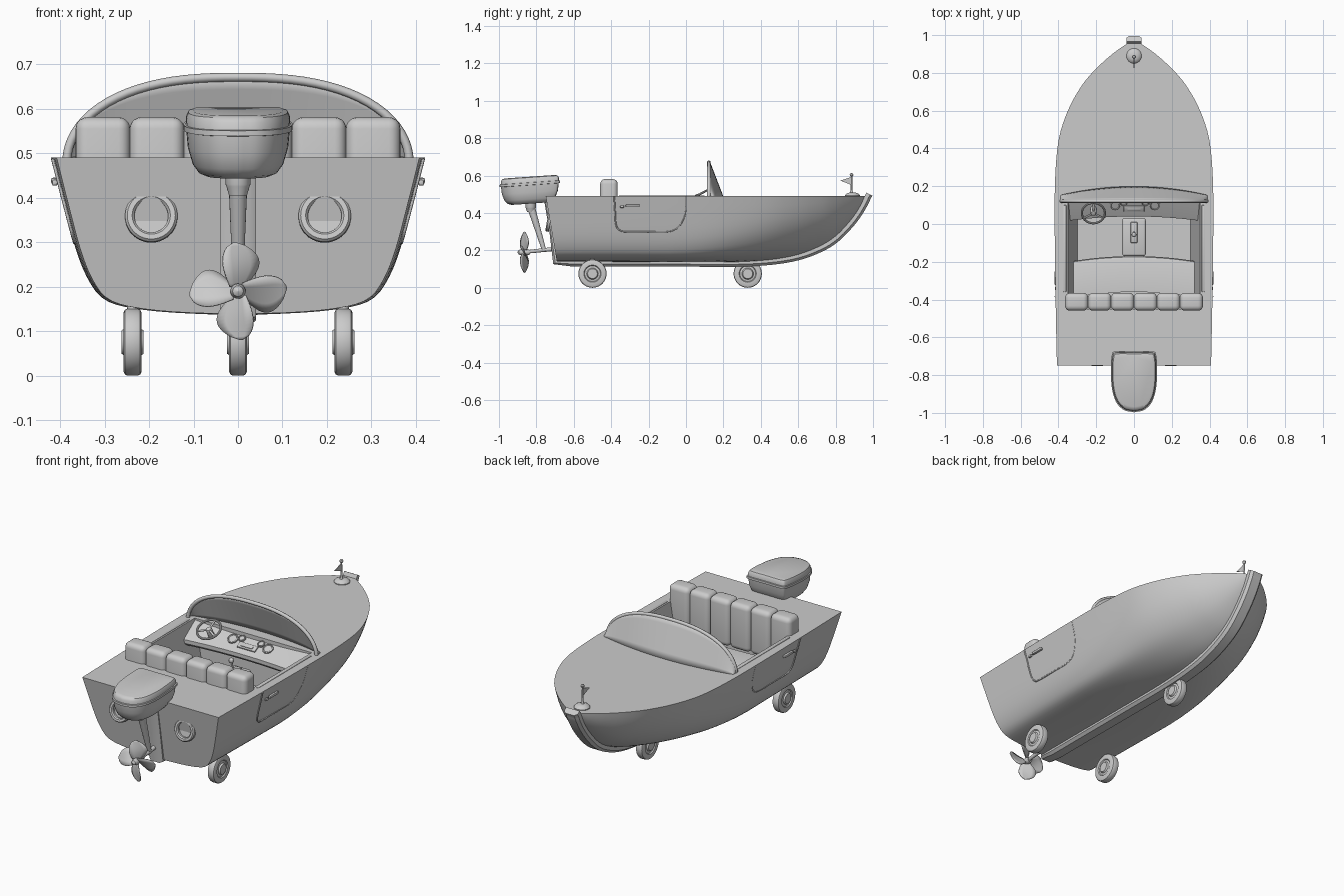
import bpy, bmesh
from math import sin, cos, pi, radians
from mathutils import Vector, Matrix

if "Cube" in bpy.data.objects:
    bpy.data.objects.remove(bpy.data.objects["Cube"])

T, R = Matrix.Translation, Matrix.Rotation

def finish(name, bm, mat=None, angle=35):
    bmesh.ops.remove_doubles(bm, verts=bm.verts, dist=1e-5)
    if mat is not None:
        bm.transform(mat)
    bmesh.ops.recalc_face_normals(bm, faces=bm.faces)
    me = bpy.data.meshes.new(name)
    bm.to_mesh(me)
    bm.free()
    me.shade_smooth()
    me.set_sharp_from_angle(angle=radians(angle))
    ob = bpy.data.objects.new(name, me)
    bpy.context.collection.objects.link(ob)
    return ob

def loft(name, rings, closed=True, caps=True, mat=None, angle=35):
    bm = bmesh.new()
    rows = [[bm.verts.new(p) for p in r] for r in rings]
    n = len(rows[0])
    for a, b in zip(rows, rows[1:]):
        for i in range(n if closed else n - 1):
            j = (i + 1) % n
            bm.faces.new((a[i], a[j], b[j], b[i]))
    if caps:
        bm.faces.new(rows[0])
        bm.faces.new(rows[-1])
    return finish(name, bm, mat, angle)

def lathe(name, prof, mat, n=32):
    """Revolve (radius, height) points about local z."""
    return loft(name, [[(max(r, 1e-4) * cos(2*pi*i/n), max(r, 1e-4) * sin(2*pi*i/n), h)
                        for i in range(n)] for r, h in prof], mat=mat)

def ring(name, R0, r, mat, n=32):
    prof = [(R0 + r*cos(2*pi*k/10), r*sin(2*pi*k/10)) for k in range(11)]
    bm_rings = [[(q*cos(2*pi*i/n), q*sin(2*pi*i/n), h) for i in range(n)] for q, h in prof]
    return loft(name, bm_rings, caps=False, mat=mat)

def rod(name, a, b, r0, r1):
    a, d = Vector(a), Vector(b) - Vector(a)
    return lathe(name, [(r0, 0), (r1, d.length)],
                 T(a) @ d.to_track_quat('Z', 'Y').to_matrix().to_4x4(), 20)

def box(name, size, mat, bevel=0.004, seg=2):
    bm = bmesh.new()
    bmesh.ops.create_cube(bm, size=1, matrix=Matrix.Diagonal((*size, 1)))
    bmesh.ops.bevel(bm, geom=bm.edges[:], offset=bevel, segments=seg, affect='EDGES', profile=0.5)
    return finish(name, bm, mat)

def tube(name, pts, r):
    cu = bpy.data.curves.new(name, 'CURVE')
    cu.dimensions, cu.bevel_depth, cu.bevel_resolution, cu.use_fill_caps = '3D', r, 2, True
    sp = cu.splines.new('POLY')
    sp.points.add(len(pts) - 1)
    for p, q in zip(sp.points, pts):
        p.co = (*q, 1)
    ob = bpy.data.objects.new(name, cu)
    bpy.context.collection.objects.link(ob)
    return ob

def spline(pts, n):
    """Catmull-Rom resampling, n steps per span."""
    P = [Vector(p) for p in pts]
    P = [P[0]*2 - P[1]] + P + [P[-1]*2 - P[-2]]
    out = []
    for a, b, c, d in zip(P, P[1:], P[2:], P[3:]):
        for k in range(n):
            t = k / n
            out.append(0.5*(2*b + (c-a)*t + (2*a-5*b+4*c-d)*t*t + (3*b-a-3*c+d)*t**3))
    return out + [P[-2]]

# Hull: lofted stations (half beam, y, keel z), blended from a flat stern to a V bow
TOP = 0.49
stern = spline([(0, 0, 0), (.35, .015, 0), (.6, .05, 0), (.73, .11, 0), (.81, .24, 0), (.87, .42, 0), (.93, .68, 0), (1, 1, 0)], 3)
bow = spline([(0, 0, 0), (.2, .06, 0), (.42, .17, 0), (.6, .3, 0), (.75, .46, 0), (.86, .63, 0), (.94, .81, 0), (1, 1, 0)], 3)
stations = spline([(.408, -.69, .138), (.415, -.4, .138), (.42, 0, .136), (.417, .25, .135), (.398, .45, .145),
                   (.35, .6, .17), (.285, .72, .215), (.222, .8, .265), (.15, .87, .335), (.088, .92, .4),
                   (.035, .955, .46), (.012, .965, .483)], 4)
rings = []
for i, (b, y, zk) in enumerate(stations):
    f = min(max((y + .1) / .9, 0), 1)
    f = f*f*(3 - 2*f)
    rake = -.06 * max(0, 1 - i/4)
    half = [(b*q.x, y + rake*q.y, zk + (TOP - zk)*q.y) for q in (s.lerp(w, f) for s, w in zip(stern, bow))]
    rings.append([(-x, a, z) for x, a, z in half[:0:-1]] + half)
hull = loft('hull', rings)
cutter = loft('cockpit_cutter', [[(-.3, y, .22), (.3, y, .22), (.37, y, .6), (-.37, y, .6)] for y in (-.45, .13)])
mod = hull.modifiers.new('cockpit', 'BOOLEAN')
mod.object, mod.operation, mod.solver = cutter, 'DIFFERENCE', 'EXACT'
bpy.context.view_layer.objects.active = hull
bpy.ops.object.modifier_apply(modifier='cockpit')
hull.data.set_sharp_from_angle(angle=radians(35))
bpy.data.objects.remove(cutter)

def side_x(z):
    v = (z - .137) / (TOP - .137)
    for a, b in zip(stern, stern[1:]):
        if a.y <= v <= b.y + 1e-4:
            return .417 * (a.x + (b.x - a.x)*(v - a.y)/(b.y - a.y))
    return .417

# Keel strip, running up the transom and the stem
path = [Vector((-.75, .485)), Vector((-.72, .31))] + [Vector((s.y, s.z)) for s in stations] + [Vector((.976, .503))]
sect = [(-.04, -.012), (-.04, .01), (-.026, .023), (.026, .023), (.04, .01), (.04, -.012)]
krings = []
for i, p in enumerate(path):
    d = (path[min(i+1, len(path)-1)] - path[max(i-1, 0)]).normalized()
    depth = .5 if i < 2 else 1
    krings.append([(w, p.x + d.y*h*depth, p.y - d.x*h*depth) for w, h in sect])
loft('keel', krings)

# Doors: seam lines and handles
door = [(0, .488), (0, .42), (-.012, .37), (-.045, .32), (-.1, .3), (-.2, .3), (-.32, .3), (-.355, .308), (-.375, .34), (-.38, .42), (-.384, .488)]
for s in (-1, 1):
    tube('door_seam', [(s*side_x(p.z), p.y, p.z) for p in spline([(0, y, z) for y, z in door], 4)], .004)
    box('door_handle', (.014, .075, .014), T((s*.413, -.285, .438)))
    box('door_lock', (.012, .02, .014), T((s*.412, -.342, .434)))
    box('gunwale_pad', (.016, .46, .02), T((s*.366, -.13, .483)))
    # Portholes on the transom
    tilt = T((s*.195, -.729, .358)) @ R(radians(80), 4, 'X')
    lathe('porthole_ring', [(.038, -.005), (.038, .008), (.043, .014), (.054, .014), (.059, .008), (.059, -.005)], tilt, 40)

# Windshield and rim
def shield(n, t):
    th = pi * n / 40
    x = -.385 * cos(th)
    u = abs(x) / .385
    zr = TOP + .19 * max(0, 1 - u**2.5)**.5
    yb = .15 + .045*(1 - u*u)
    return Vector((x, yb + (.122 - yb)*t, TOP - .003 + (zr - TOP)*t))
glass = loft('windshield', [[shield(n, t/6) for n in range(41)] for t in range(7)], closed=False, caps=False)
m = glass.modifiers.new('thickness', 'SOLIDIFY')
m.thickness, m.offset = .01, 0
tube('windshield_rim', [shield(n, 1) - Vector((0, 0, .006)) for n in range(41)], .01)

# Dashboard, seat cushion: profiles extruded across with a curved rear edge
def across(name, prof, half, arc):
    loft(name, [[(x, y + arc*(1 - (x/half)**2), z) for y, z in prof]
                for x in (half*(k/10 - 1) for k in range(21))])
across('dashboard', [(.14, .487), (.025, .427), (.015, .42), (.015, .4), (.03, .385), (.14, .34)], .362, .025)
across('seat_cushion', [(-.39, .335), (-.22, .335), (-.205, .328), (-.2, .31), (-.2, .25), (-.39, .25)], .345, .03)

def dash(x, y):
    return T((x, y, .489 + (y - .14 - .025*(1 - (x/.362)**2))*.53)) @ R(radians(28), 4, 'X')
for x, y, r in ((-.1, .1, .028), (.11, .1, .028), (-.055, .115, .019), (.06, .115, .019)):
    lathe('gauge', [(r, -.005), (r, .006), (r*.82, .009), (r*.72, .004), (0, .004)], dash(x, y), 28)
box('radio', (.11, .036, .012), dash(0, .082))
box('radio_panel', (.07, .014, .02), dash(0, .08), .002)

# Steering wheel
wheel = T((-.215, .058, .492)) @ R(radians(28), 4, 'X')
ring('steering_wheel', .061, .006, wheel, 40)
lathe('steering_hub', [(.016, -.05), (.016, 0), (.012, .006), (0, .008)], wheel, 24)
for a in (90, 210, 330):
    box('steering_spoke', (.056, .011, .005), wheel @ R(radians(a), 4, 'Z') @ T((.033, 0, 0)), .002)

# Seat back rolls
for k in range(6):
    box('seat_back', (.1225, .094, .25), T(((k - 2.5)*.1215, -.412, .456)), .026, 5)

# Console and gear lever
box('console', (.125, .2, .14), T((0, -.07, .29)), .012, 3)
box('gear_plate', (.035, .11, .01), T((0, -.045, .362)))
rod('gear_lever', (0, -.045, .36), (0, -.055, .42), .006, .005)
box('gear_knob', (.024, .024, .024), T((0, -.056, .425)), .008, 3)

# Three wheels
half = [(0, .025), (.026, .025), (.031, .017), (.042, .015), (.046, .02), (.067, .02), (.073, .017), (.0755, .011)]
for x, y in ((-.237, -.5), (.237, -.5), (0, .33)):
    lathe('road_wheel', half + [(r, -h) for r, h in half[::-1]], T((x, y, .0755)) @ R(pi/2, 4, 'Y'), 40)
    rod('wheel_axle_strut', (x, y, .08), (x, y, .17), .012, .012)

# Outboard motor cowl
out = spline([(0, .155, 0), (.095, .155, 0), (.115, .135, 0), (.12, .05, 0), (.114, -.04, 0), (.092, -.11, 0), (.052, -.15, 0), (0, -.162, 0)], 4)
plan = [(p.x, p.y) for p in out] + [(-p.x, p.y) for p in out[-2:0:-1]]
layers = [(.45, .62), (.456, .74), (.474, .85), (.51, .94), (.549, .97), (.55, 1.02), (.562, 1.02), (.563, .98), (.58, .97), (.59, .93), (.594, .84)]
loft('motor_cowl', [[(x*s, -.832 + y*s, z + .07*y*s) for x, y in plan] for z, s in layers], angle=40)

# Motor leg and propeller
lathe('motor_neck', [(.02, .405), (.026, .425), (.028, .43), (.028, .465)], T((0, -.83, 0)), 24)
rod('motor_leg', (0, -.757, .195), (0, -.828, .43), .011, .021)
rod('propeller_shaft', (0, -.71, .207), (0, -.87, .19), .011, .009)
lathe('propeller_hub', [(.014, -.03), (.017, -.015), (.017, .012), (.012, .028), (0, .036)], T((0, -.866, .19)) @ R(pi/2, 4, 'X'), 24)
for k in range(4):
    rows = []
    for i in range(13):
        t = i / 12
        w = .003 + .043 * max(0, sin(pi*(.08 + .92*t**1.15)))**.65
        a = radians(38 - 20*t)
        rows.append([(.012*sin(pi*t) + s*w*cos(a), s*w*sin(a), .01 + .1*t) for s in (-1, -.5, 0, .5, 1)])
    blade = loft('propeller_blade', rows, closed=False, caps=False,
                 mat=T((0, -.866, .19)) @ R(k*pi/2 - .07, 4, 'Y'))
    blade.modifiers.new('thickness', 'SOLIDIFY').thickness = .004

# Bow lamp with flagpole and pennant
lathe('bow_dome', [(.04, .485), (.04, .494), (.034, .502), (.02, .508), (0, .51)], T((0, .89, 0)))
lathe('flagpole', [(.01, .505), (.005, .52), (.004, .595), (.008, .598), (.01, .604), (.007, .611), (0, .613)], T((0, .885, 0)), 16)
loft('pennant', [[(x, .884, .592), (x, .884, .55), (x, .825, .573)] for x in (-.002, .002)])
